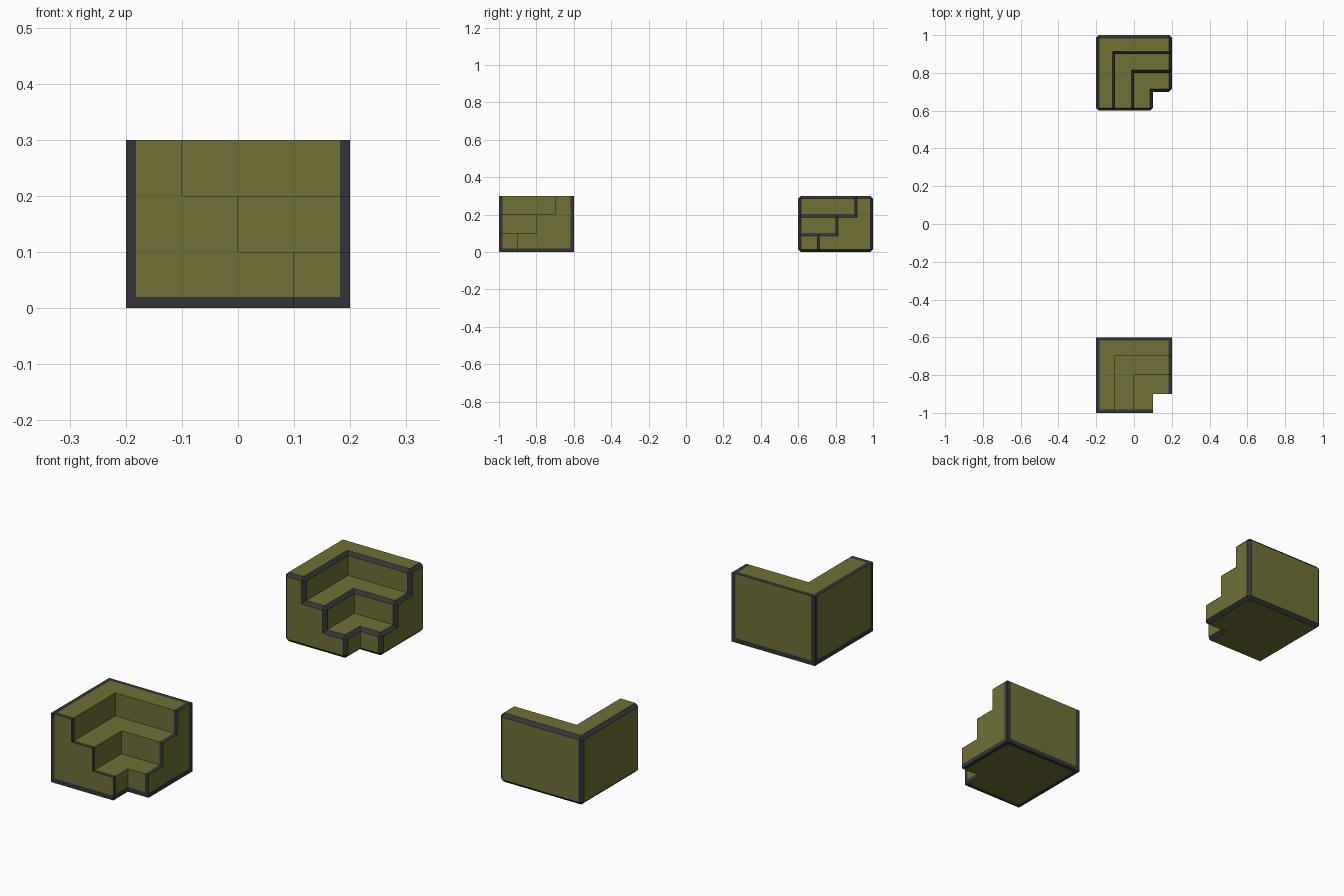
import bpy, bmesh
from mathutils import Vector

if "Cube" in bpy.data.objects:
    bpy.data.objects.remove(bpy.data.objects["Cube"])


def material(name, rgb):
    m = bpy.data.materials.new(name)
    m.diffuse_color = (*rgb, 1)
    m.use_nodes = True
    m.node_tree.nodes["Principled BSDF"].inputs["Base Color"].default_value = m.diffuse_color
    return m


OLIVE = material("olive", (0.162, 0.162, 0.037))
DARK = material("dark_trim", (0.036, 0.036, 0.041))
BORDER = 0.018


def filled(i, j, k):
    # Solid 4 x 4 x 3 block with a larger corner cut out on each level
    inside = 0 <= i < 4 and 0 <= j < 4 and 0 <= k < 3
    return inside and not (i >= 3 - k and j <= k)


def stair_mesh():
    """Outer skin of the inner-corner stair, 0.4 x 0.4 x 0.3."""
    bm = bmesh.new()
    for i in range(4):
        for j in range(4):
            for k in range(3):
                if not filled(i, j, k):
                    continue
                centre = Vector((i - 1.5, j - 1.5, k + 0.5)) * 0.1
                for axis in range(3):
                    for sign in (-1, 1):
                        n = Vector((0, 0, 0))
                        n[axis] = sign
                        if filled(i + int(n.x), j + int(n.y), k + int(n.z)):
                            continue
                        u = Vector((0, 0, 0))
                        u[(axis + 1) % 3] = 0.05
                        v = n.cross(u)
                        mid = centre + n * 0.05
                        bm.faces.new([bm.verts.new(mid + a * u + b * v) for a, b in
                                      ((-1, -1), (1, -1), (1, 1), (-1, 1))])
    bmesh.ops.remove_doubles(bm, verts=bm.verts[:], dist=0.001)
    bmesh.ops.recalc_face_normals(bm, faces=bm.faces[:])
    return bm


def finish(bm, name, y):
    me = bpy.data.meshes.new(name)
    bm.to_mesh(me)
    bm.free()
    me.materials.append(OLIVE)
    me.materials.append(DARK)
    ob = bpy.data.objects.new(name, me)
    ob.location.y = y
    bpy.context.collection.objects.link(ob)


# Front stair: sharp edges, dark border painted along the block outline
bm = stair_mesh()
lim = 0.2 - BORDER
cuts = [((s * lim, 0, 0), (1, 0, 0)) for s in (-1, 1)]
cuts += [((0, s * lim, 0), (0, 1, 0)) for s in (-1, 1)]
cuts += [((0, 0, 0.02), (0, 0, 1))]
for co, no in cuts:
    bmesh.ops.bisect_plane(bm, geom=bm.verts[:] + bm.edges[:] + bm.faces[:],
                           dist=1e-5, plane_co=co, plane_no=no)
for f in bm.faces:
    c, n = f.calc_center_median(), f.normal
    on_x = abs(n.x) < 0.5 and abs(c.x) > lim
    on_y = abs(n.y) < 0.5 and abs(c.y) > lim
    on_z = abs(n.z) < 0.5 and c.z < 0.02
    f.material_index = int(on_x or on_y or on_z)
finish(bm, "corner_stair_painted", -0.8)

# Back stair: every outward edge is chamfered in the dark trim colour
bm = stair_mesh()
bmesh.ops.dissolve_limit(bm, angle_limit=0.01, verts=bm.verts[:], edges=bm.edges[:])
bm.normal_update()
convex = [e for e in bm.edges if e.is_convex and e.calc_face_angle(0) > 0.5]
bmesh.ops.bevel(bm, geom=convex, offset=0.014, offset_type='OFFSET', segments=1,
                profile=0.5, affect='EDGES', clamp_overlap=True, material=1)
finish(bm, "corner_stair_chamfered", 0.8)
